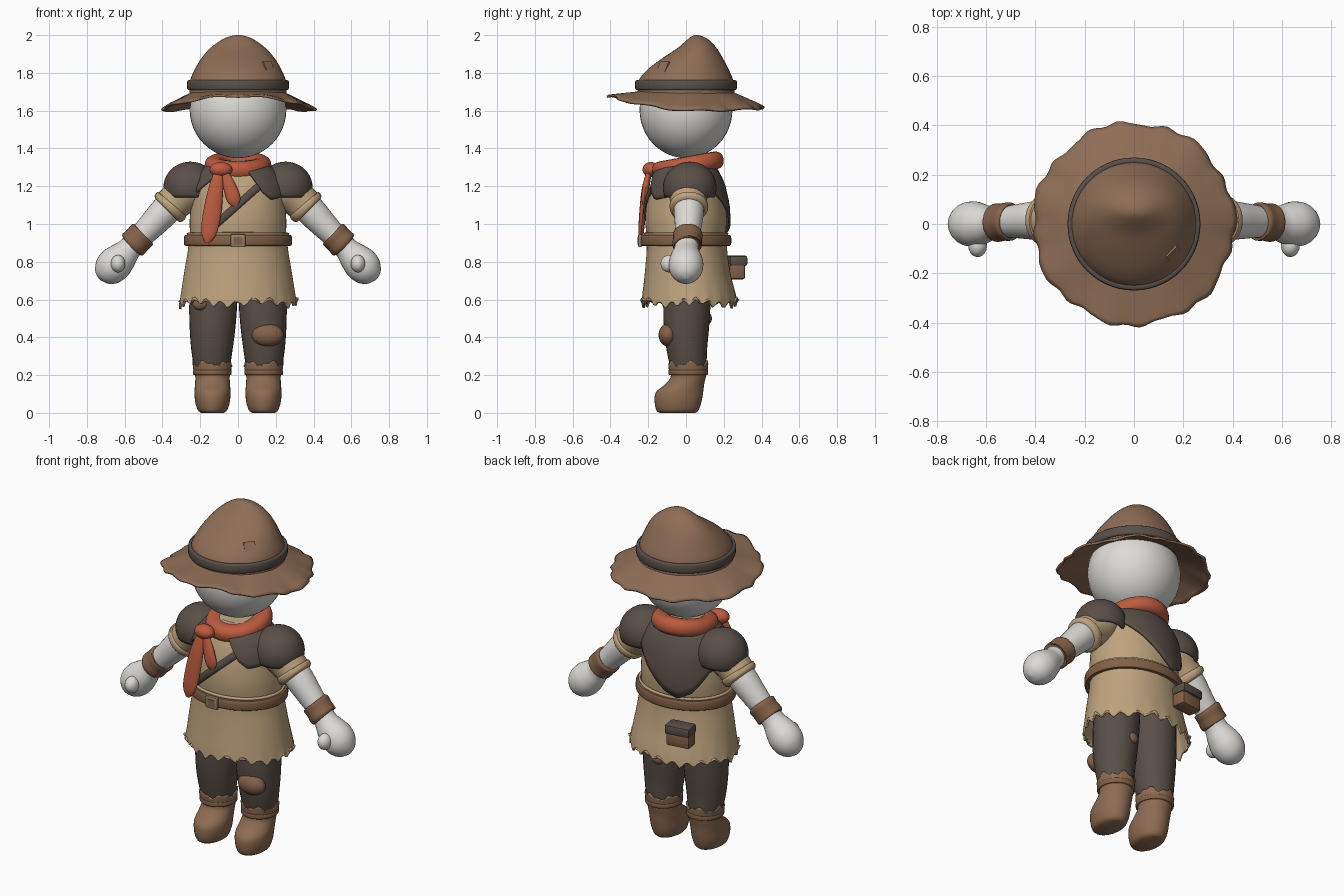
import bpy, bmesh, math
from math import sin, cos, pi, radians
from mathutils import Vector, Euler

cube = bpy.data.objects.get("Cube")
if cube:
    bpy.data.objects.remove(cube, do_unlink=True)


def material(name, rgb):
    m = bpy.data.materials.new(name)
    m.use_nodes = True
    m.diffuse_color = (*rgb, 1)
    m.node_tree.nodes["Principled BSDF"].inputs["Base Color"].default_value = (*rgb, 1)
    return m


SKIN = material("pale_white", (.72, .71, .68))
TAN = material("tan_cloth", (.52, .37, .21))
DARK = material("dark_cloth", (.10, .078, .064))
FELT = material("brown_felt", (.27, .155, .093))
LEATHER = material("brown_leather", (.23, .12, .065))
BOOT = material("boot_leather", (.27, .15, .085))
RED = material("red_scarf", (.50, .105, .05))
METAL = material("dull_brass", (.30, .24, .16))
parts = []


def finish(name, bm, mat, solid=0):
    bmesh.ops.recalc_face_normals(bm, faces=bm.faces)
    me = bpy.data.meshes.new(name)
    bm.to_mesh(me)
    bm.free()
    me.materials.append(mat)
    ob = bpy.data.objects.new(name, me)
    bpy.context.collection.objects.link(ob)
    if solid:
        ob.modifiers.new("thickness", "SOLIDIFY").thickness = solid
    parts.append(ob)
    return ob


def skin_rows(bm, rows, wrap=False):
    n = len(rows[0])
    for i in range(len(rows) if wrap else len(rows) - 1):
        p, q = rows[i], rows[(i + 1) % len(rows)]
        for j in range(n):
            bm.faces.new((p[j], p[(j + 1) % n], q[(j + 1) % n], q[j]))


def resample(rings, k=4):
    """Catmull-Rom interpolation between cross-sections."""
    r = [Vector(x) for x in rings]
    out = []
    for i in range(len(r) - 1):
        a, b, c, d = r[max(i - 1, 0)], r[i], r[i + 1], r[min(i + 2, len(r) - 1)]
        for s in range(k):
            t = s / k
            out.append(b + (c - a) * (t / 2) + (a * 2 - b * 5 + c * 4 - d) * (t * t / 2)
                       + (b * 3 - a - c * 3 + d) * (t ** 3 / 2))
    return out + [r[-1]]


def sweep(name, rings, mat, n=28, ref=(0, 1, 0), axis=None, caps=True, warp=None, solid=0):
    """Elliptical sections (x, y, z, ru, rv) skinned along a path."""
    rings = resample(rings)
    pos = [Vector(r[:3]) for r in rings]
    bm, rows, last = bmesh.new(), [], len(rings) - 1
    for i, r in enumerate(rings):
        t = Vector(axis) if axis else (pos[min(i + 1, last)] - pos[max(i - 1, 0)]).normalized()
        u = Vector(ref)
        u = (u - t * u.dot(t)).normalized()
        v = t.cross(u)
        row = []
        for j in range(n):
            a = 2 * pi * j / n
            co = pos[i] + u * (max(r[3], .001) * cos(a)) + v * (max(r[4], .001) * sin(a))
            row.append(bm.verts.new(warp(i / last, a, co) if warp else co))
        rows.append(row)
    skin_rows(bm, rows)
    if caps:
        bm.faces.new(rows[0])
        bm.faces.new(rows[-1])
    return finish(name, bm, mat, solid)


def upright(name, rings, mat, **kw):
    """Loft of level sections (z, cx, cy, rx, ry)."""
    return sweep(name, [(x, y, z, a, b) for z, x, y, a, b in rings], mat,
                 ref=(1, 0, 0), axis=(0, 0, 1), **kw)


def band(name, c, rx, ry, thick, high, mat, power=.55, tilt=0):
    """Elliptical hoop with a rounded-square section."""
    bm, rows = bmesh.new(), []
    sq = lambda w: math.copysign(abs(w) ** power, w)
    for i in range(56):
        a = 2 * pi * i / 56
        rows.append([bm.verts.new(((rx + thick * sq(cos(b))) * cos(a),
                                   (ry + thick * sq(cos(b))) * sin(a), high * sq(sin(b))))
                     for b in (2 * pi * j / 16 for j in range(16))])
    skin_rows(bm, rows, wrap=True)
    ob = finish(name, bm, mat)
    ob.location, ob.rotation_euler = c, (tilt, 0, 0)
    return ob


def ball(name, c, size, mat, cut=None, solid=0):
    bm = bmesh.new()
    bmesh.ops.create_uvsphere(bm, u_segments=40, v_segments=24, radius=1)
    for v in bm.verts:
        v.co = Vector(c) + v.co * Vector(size)
    if cut:
        bmesh.ops.bisect_plane(bm, geom=bm.verts[:] + bm.edges[:] + bm.faces[:],
                               plane_co=(0, 0, cut), plane_no=(0, 0, -1), clear_outer=True)
    return finish(name, bm, mat, solid)


def box(name, c, size, mat, rot=(0, 0, 0), bevel=.012):
    bm = bmesh.new()
    bmesh.ops.create_cube(bm, size=1)
    for v in bm.verts:
        v.co *= Vector(size)
    if bevel:
        bmesh.ops.bevel(bm, geom=bm.edges[:], offset=bevel, segments=2, affect="EDGES", profile=.5)
    ob = finish(name, bm, mat)
    ob.location, ob.rotation_euler = c, rot
    return ob


def lerp(keys, x):
    """Piecewise linear lookup over rows sorted by their first value."""
    for p, q in zip(keys, keys[1:]):
        if x <= q[0]:
            t = max(0, (x - p[0]) / (q[0] - p[0]))
            return [a + (b - a) * t for a, b in zip(p[1:], q[1:])]
    return keys[-1][1:]


# Head
ball("head", (0, 0, 1.605), (.256, .246, .256), SKIN)

# Hat: pinched crown, hat band, drooping ragged brim, sewn patch
upright("hat_crown", [(1.69, 0, 0, .258, .258), (1.76, 0, 0, .253, .25), (1.82, 0, .012, .228, .213),
                      (1.88, 0, .036, .192, .158), (1.93, 0, .058, .148, .105),
                      (1.97, 0, .064, .095, .064), (1.99, 0, .06, .055, .036),
                      (2.0, 0, .055, .015, .012)], FELT, n=48)
band("hat_band", (0, 0, 1.735), .256, .256, .014, .027, DARK)


def brim_shape(f, a, co):
    s = .2 - sin(a)
    edge = 1.605 + (.08 if s > 0 else .03) * (s / 1.2) ** 2 + .005 * sin(9 * a)
    ragged = 1 + f ** 3 * (.018 * sin(7 * a + 1) + .014 * sin(16 * a) + .008 * sin(25 * a + 2))
    return Vector((co.x * ragged, co.y * ragged, 1.705 + (edge - 1.705) * f ** 1.15))


upright("hat_brim", [(1.7, 0, 0, .235, .235), (1.7, 0, 0, .32, .32), (1.7, 0, 0, .41, .412)], FELT,
        n=112, caps=False, warp=brim_shape, solid=.012)
box("hat_patch", (.163, -.122, 1.83), (.062, .066, .009), FELT,
    Vector((.62, -.6, .5)).to_track_quat("Z", "Y").to_euler(), bevel=0)

# Tunic: chest and ragged skirt
CHEST = [(.88, .25, .2), (1.0, .256, .215), (1.1, .25, .21), (1.2, .24, .188),
         (1.27, .2, .16), (1.31, .15, .13), (1.34, .1, .1)]
upright("tunic_chest", [(z, 0, 0, a, b) for z, a, b in CHEST], TAN, n=48)


def hem(f, a, co):
    teeth = .042 * abs(sin(11 * a + .4 * sin(3 * a))) + .012 * sin(5 * a + 1)
    return co + Vector((0, 0, teeth * f ** 5))


upright("tunic_skirt", [(.952, 0, 0, .272, .225), (.89, 0, .004, .262, .212), (.75, 0, .008, .284, .225),
                        (.62, 0, .016, .304, .247), (.56, 0, .018, .312, .253)], TAN,
        n=132, caps=False, warp=hem, solid=.012)


def on_chest(z, a, off):
    rx, ry = lerp(CHEST, z)
    return Vector(((rx + off) * cos(a), (ry + off) * sin(a), z))


# Shoulder cape, hanging to a point across the back
CAPE = [(0, 1.15), (35, 1.2), (60, 1.12), (95, .985), (110, .95), (128, .99), (150, 1.1), (180, 1.15),
        (215, 1.17), (245, 1.28), (285, 1.28), (300, 1.17), (312, 1.13), (328, 1.14), (360, 1.15)]


def cape_shape(f, a, co):
    low = lerp(CAPE, math.degrees(a))[0]
    return on_chest(1.325 + (low - 1.325) * f, a, .022)


upright("shoulder_cape", [(1.3, 0, 0, .2, .2), (1.2, 0, 0, .2, .2), (1.0, 0, 0, .2, .2)], DARK,
        n=96, caps=False, warp=cape_shape, solid=.012)

# Chest strap
strap = []
for i in range(9):
    x = .15 - .36 * i / 8
    z = 1.235 - .32 * i / 8
    rx, ry = lerp(CHEST, z)
    strap.append((x, -ry * math.sqrt(1 - (x / rx) ** 2) - .006, z, .01, .02))
sweep("chest_strap", strap, DARK, n=12)

# Belt, buckle and back pouch
band("belt", (0, 0, .913), .272, .226, .014, .029, LEATHER)
box("buckle_frame", (0, -.243, .912), (.078, .02, .07), METAL, bevel=.006)
box("buckle_inset", (0, -.252, .912), (.046, .008, .04), LEATHER, bevel=0)
box("pouch_body", (-.15, .262, .752), (.14, .085, .09), LEATHER, (0, 0, .15))
box("pouch_flap", (-.15, .268, .805), (.15, .095, .055), DARK, (0, 0, .15))

# Scarf: neck roll, knot and two tails
band("scarf_roll", (0, .01, 1.31), .125, .14, .052, .048, RED, power=.85, tilt=.18)
ball("scarf_knot", (-.09, -.185, 1.288), (.06, .045, .04), RED)
sweep("scarf_long_tail", [(-.1, -.195, 1.28, .014, .025), (-.118, -.215, 1.18, .02, .04),
                          (-.138, -.23, 1.05, .018, .048), (-.155, -.238, .95, .014, .04),
                          (-.165, -.238, .9, .006, .012)], RED, n=16)
sweep("scarf_short_tail", [(-.075, -.195, 1.28, .014, .02), (-.045, -.212, 1.2, .018, .034),
                           (-.022, -.22, 1.13, .016, .036), (-.012, -.22, 1.095, .006, .014)], RED, n=16)

for s, side in ((1, "left"), (-1, "right")):
    # Arm with mitten hand, sleeve, shoulder pad and bracer
    def limb(name, rows, mat, **kw):
        return sweep(side + "_" + name, [(s * x, y, z, r, r) for x, y, z, r in rows], mat, **kw)

    limb("arm", [(.29, .015, 1.17, .075), (.38, .015, 1.075, .08), (.46, .012, .99, .071),
                 (.53, .008, .918, .062), (.575, .002, .868, .064), (.61, 0, .83, .08),
                 (.65, 0, .79, .092), (.69, 0, .75, .083), (.722, 0, .72, .05),
                 (.734, 0, .708, .008)], SKIN)
    ball(side + "_thumb", (s * .635, -.088, .79), (.038, .046, .046), SKIN)
    limb("sleeve", [(.19, .01, 1.225, .09), (.26, .012, 1.185, .108), (.32, .014, 1.13, .098),
                    (.362, .015, 1.09, .094)], TAN)
    limb("sleeve_cuff", [(.345, .015, 1.108, .09), (.352, .015, 1.1, .102), (.37, .015, 1.082, .1),
                         (.378, .015, 1.074, .086)], TAN)
    ball(side + "_shoulder_pad", (s * .252, .02, 1.192), (.143, .142, .138), DARK, cut=1.14, solid=.012)
    limb("bracer", [(.5, .01, .95, .066), (.506, .01, .944, .078), (.532, .008, .917, .076),
                    (.558, .005, .89, .078), (.564, .005, .884, .066)], LEATHER)

    # Leg, boot, ragged boot cuff and boot strap
    upright(side + "_leg", [(.74, s * .125, .01, .125, .125), (.58, s * .131, .005, .127, .125),
                            (.45, s * .135, .002, .121, .12), (.34, s * .138, .004, .11, .108),
                            (.24, s * .138, .012, .095, .095), (.18, s * .136, .012, .08, .08)], DARK)
    upright(side + "_boot", [(0, s * .135, -.045, .06, .095), (.015, s * .135, -.045, .078, .112),
                             (.06, s * .135, -.042, .092, .124), (.11, s * .135, -.034, .095, .125),
                             (.15, s * .135, -.008, .093, .104), (.19, s * .135, .012, .091, .093),
                             (.235, s * .136, .012, .098, .1)], BOOT, n=36)

    def cuff_shape(f, a, co):
        return co + Vector((0, 0, f ** 3 * (.012 * sin(5 * a + s) + .008 * sin(11 * a))))

    upright(side + "_boot_cuff", [(.2, s * .136, .012, .094, .096), (.23, s * .136, .012, .101, .103),
                                  (.26, s * .137, .012, .104, .106)], BOOT,
            n=60, caps=False, warp=cuff_shape, solid=.012)
    band(side + "_boot_strap", (s * .136, .012, .215), .094, .097, .008, .014, LEATHER)

# Trouser patches
ball("knee_patch", (.157, -.095, .412), (.084, .05, .06), LEATHER)
ball("back_leg_patch", (.105, .112, .5), (.035, .025, .032), LEATHER)
ball("thigh_patch", (-.2, -.1, .575), (.04, .025, .03), LEATHER)

# Smooth shading with sharp creases kept
bpy.ops.object.select_all(action="DESELECT")
for ob in parts:
    ob.select_set(True)
bpy.context.view_layer.objects.active = parts[0]
bpy.ops.object.shade_smooth_by_angle(angle=radians(40))
